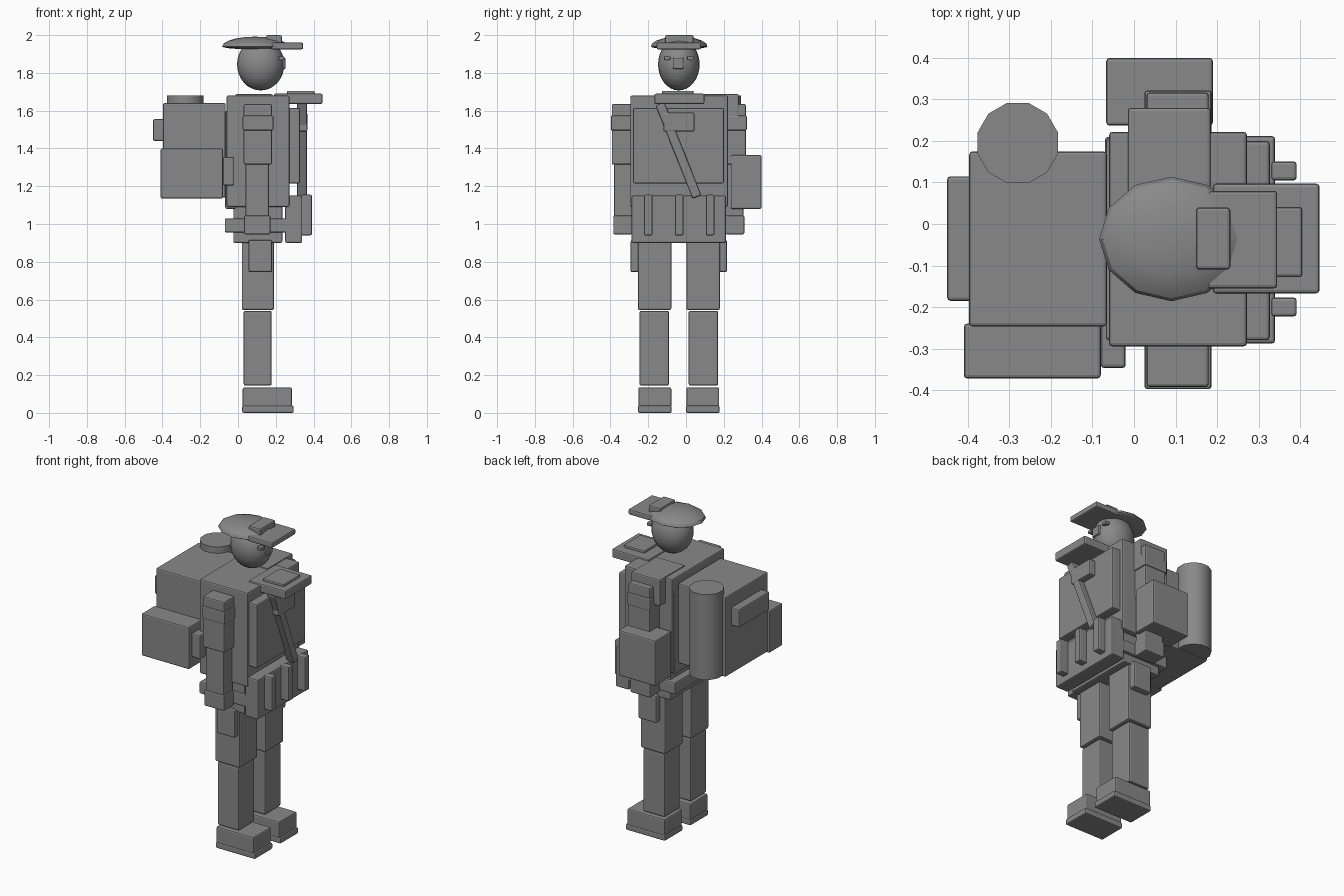
import bpy, math
from mathutils import Vector

grey = bpy.data.materials.new("uniform grey")
grey.diffuse_color = (0.25, 0.25, 0.25, 1)


def finish(ob, name, bevel=0.0):
    ob.name = name
    ob.data.materials.append(grey)
    if bevel:
        m = ob.modifiers.new("soft edges", 'BEVEL')
        m.width = bevel
        m.segments = 2
    return ob


def box(name, x, y, z, bevel=0.008, rot=0.0):
    """Soft edged block from (min, max) ranges, optionally turned about x."""
    lo, hi = Vector((x[0], y[0], z[0])), Vector((x[1], y[1], z[1]))
    bpy.ops.mesh.primitive_cube_add(size=1, location=(lo + hi) / 2)
    ob = bpy.context.object
    for v in ob.data.vertices:
        v.co = v.co * (hi - lo)
    ob.rotation_euler.x = rot
    return finish(ob, name, min(bevel, min(hi - lo) * 0.3))


def ball(name, loc, size, segs, rings, angle=40):
    bpy.ops.mesh.primitive_uv_sphere_add(segments=segs, ring_count=rings, radius=1, location=loc)
    ob = bpy.context.object
    for v in ob.data.vertices:
        v.co = v.co * Vector(size)
    bpy.ops.object.shade_smooth_by_angle(angle=math.radians(angle))
    return finish(ob, name)


MID = -0.038  # middle plane of the body


def pair(name, x, y, z, bevel=0.008):
    """Same block on both sides of the body; y is measured from the middle."""
    box("right_" + name, x, (MID - y[1], MID - y[0]), z, bevel)
    box("left_" + name, x, (MID + y[0], MID + y[1]), z, bevel)


# head and face
ball("head", (0.12, MID, 1.845), (0.125, 0.11, 0.138), 24, 16)
box("nose", (0.215, 0.252), (-0.07, -0.012), (1.82, 1.88))
pair("eye", (0.215, 0.245), (0.045, 0.078), (1.868, 1.887), 0.003)

# cap: full dome above, flattened underside
cap = ball("cap", (0.09, -0.036, 1.94), (0.174, 0.15, 0.052), 12, 10, 30)
for v in cap.data.vertices:
    if v.co.z < 0:
        v.co.z *= 0.3
box("cap_peak", (0.175, 0.345), (-0.155, 0.08), (1.925, 1.96))
box("cap_badge", (0.15, 0.232), (-0.11, 0.04), (1.955, 2.0))

# legs and boots
pair("thigh", (0.02, 0.19), (0.04, 0.217), (0.545, 0.91))
pair("shin", (0.03, 0.178), (0.052, 0.208), (0.145, 0.54))
pair("boot", (0.025, 0.285), (0.04, 0.214), (0.03, 0.135))
pair("sole", (0.022, 0.295), (0.038, 0.216), (0.0, 0.038))
pair("thigh_pouch", (0.055, 0.18), (0.2, 0.255), (0.745, 0.915))

# torso, vest and belt
box("torso", (-0.06, 0.272), (-0.295, 0.222), (1.09, 1.68))
box("back_plate", (-0.068, -0.01), (-0.28, 0.205), (1.08, 1.6))
box("chest_plate", (0.26, 0.327), (-0.28, 0.2), (1.215, 1.615))
box("hips", (-0.025, 0.235), (-0.27, 0.19), (0.9, 1.1))
box("belt", (-0.07, 0.265), (-0.285, 0.21), (0.955, 1.03))
box("front_pouch", (0.25, 0.34), (-0.288, 0.212), (0.9, 1.15))
for i, y in enumerate((-0.2, -0.036, 0.128)):
    box(f"magazine_{i}", (0.33, 0.392), (y - 0.023, y + 0.023), (0.94, 1.155))

# arms
pair("upper_arm", (0.03, 0.18), (0.25, 0.355), (1.315, 1.635))
pair("arm_band", (0.025, 0.187), (0.25, 0.36), (1.495, 1.575))
pair("forearm", (0.04, 0.165), (0.247, 0.342), (1.03, 1.32))
pair("hand", (0.032, 0.172), (0.247, 0.347), (0.945, 1.045))
box("shoulder_pad", (-0.015, 0.185), (0.03, 0.28), (1.52, 1.687))
box("side_bag", (-0.067, 0.19), (0.237, 0.4), (1.08, 1.365))

# collar shelf, slanted strap and buckle on the chest
box("collar_shelf", (0.19, 0.447), (-0.167, 0.097), (1.635, 1.69))
box("collar_plate", (0.26, 0.405), (-0.127, 0.04), (1.685, 1.705))
box("strap", (0.312, 0.365), (-0.065, -0.015), (1.125, 1.655), rot=math.radians(21.7))
box("buckle", (0.32, 0.367), (-0.12, 0.045), (1.49, 1.59))

# backpack with side bag, rear pouch and rolled mat
box("backpack", (-0.397, -0.065), (-0.247, 0.175), (1.14, 1.64))
box("pack_side_bag", (-0.41, -0.08), (-0.372, -0.24), (1.135, 1.4))
box("pack_rear_pouch", (-0.45, -0.39), (-0.185, 0.115), (1.44, 1.555))
box("canteen", (-0.08, -0.02), (-0.347, -0.24), (1.205, 1.355))
bpy.ops.mesh.primitive_cylinder_add(vertices=12, radius=0.1, depth=0.535,
                                    location=(-0.28, 0.195, 1.4125),
                                    rotation=(0, 0, math.radians(15)))
finish(bpy.context.object, "rolled_mat")
bpy.ops.object.shade_smooth_by_angle(angle=math.radians(35))
